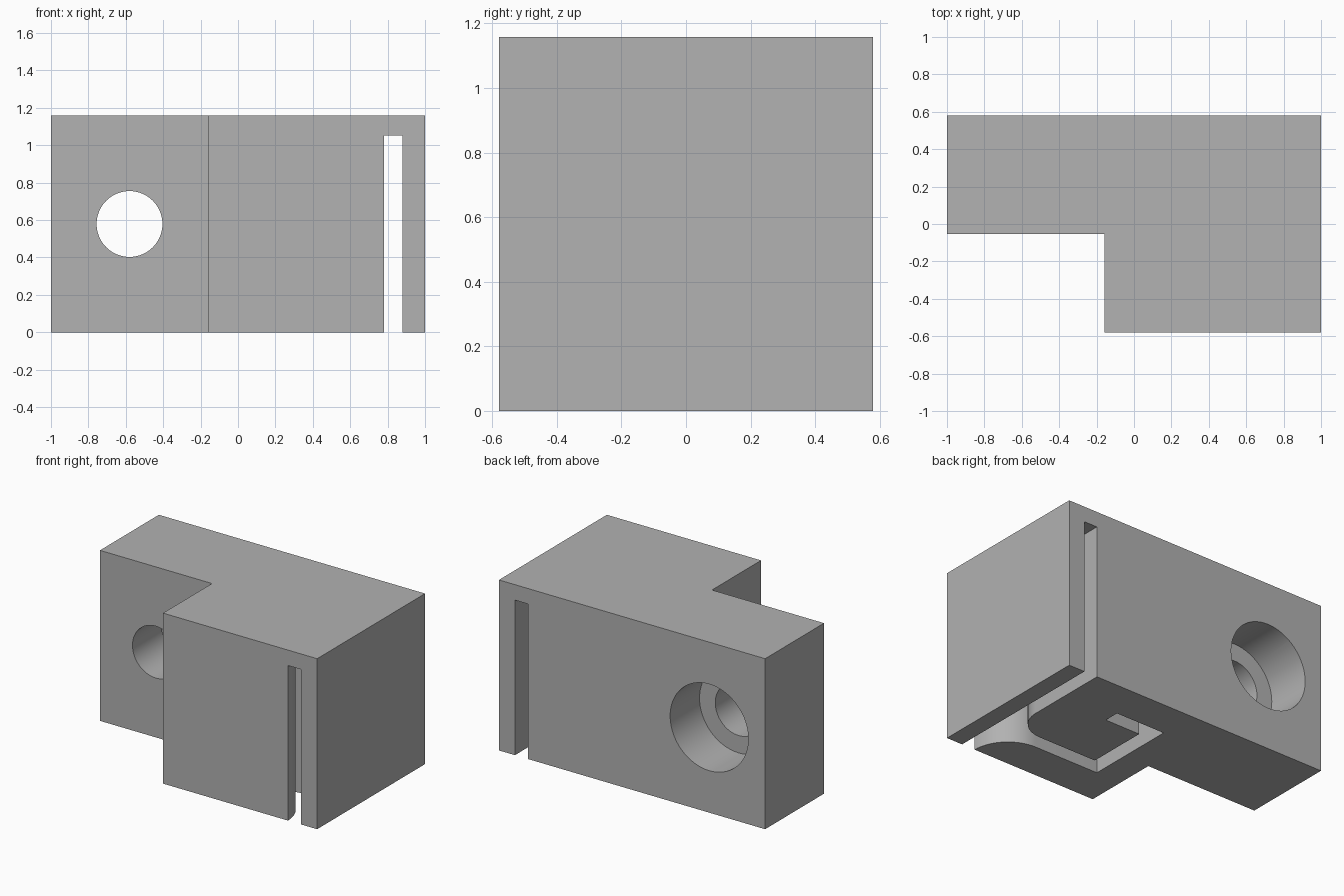
import bpy, bmesh, math
from mathutils import Matrix

cube = bpy.data.objects.get("Cube")
if cube:
    bpy.data.objects.remove(cube, do_unlink=True)

HALF, TOP, MID = 0.579, 1.158, 0.579


def make_object(name, bm):
    bmesh.ops.recalc_face_normals(bm, faces=bm.faces)
    mesh = bpy.data.meshes.new(name)
    bm.to_mesh(mesh)
    bm.free()
    obj = bpy.data.objects.new(name, mesh)
    bpy.context.collection.objects.link(obj)
    return obj


def prism(name, outline, z0, z1):
    """Extrude a plan outline upwards."""
    bm = bmesh.new()
    face = bm.faces.new([bm.verts.new((x, y, z0)) for x, y in outline])
    new = bmesh.ops.extrude_face_region(bm, geom=[face])["geom"]
    verts = [v for v in new if isinstance(v, bmesh.types.BMVert)]
    bmesh.ops.translate(bm, verts=verts, vec=(0, 0, z1 - z0))
    return make_object(name, bm)


def bore(name, radius, y0, y1):
    """Cylinder along y through the mounting ear."""
    bm = bmesh.new()
    place = Matrix.Translation((-0.58, (y0 + y1) / 2, MID)) @ Matrix.Rotation(math.pi / 2, 4, "X")
    bmesh.ops.create_cone(bm, cap_ends=True, segments=64, radius1=radius,
                          radius2=radius, depth=y1 - y0, matrix=place)
    return make_object(name, bm)


def arc(cx, cy, r, start, end, steps=16):
    angles = [math.radians(start + (end - start) * i / steps) for i in range(steps + 1)]
    return [(cx + r * math.cos(a), cy + r * math.sin(a)) for a in angles]


# L-shaped body: thick block with a thinner mounting ear
body = prism("clamp_body", [(-1, -0.053), (-0.158, -0.053), (-0.158, -HALF),
                            (1, -HALF), (1, HALF), (-1, HALF)], 0, TOP)

# Hooked slot, open at the bottom, front and back
slot = [(0.88, -0.7), (0.88, 0.7), (0.78, 0.7)]
slot += arc(0.57, 0, 0.21, 0, -90)
slot += [(0.135, -0.21), (0.135, 0.21), (0.4, 0.21), (0.4, 0.316), (0.03, 0.316), (0.03, -0.316)]
slot += arc(0.517, -HALF, 0.263, 90, 0)
slot += [(0.78, -0.7)]

cutters = [
    prism("slot_cutter", slot, -0.1, 1.053),
    bore("screw_hole_cutter", 0.176, -0.3, 0.8),
    bore("counterbore_cutter", 0.294, HALF - 0.316, 0.8),
]

# Cut the openings
bpy.ops.object.select_all(action="DESELECT")
bpy.context.view_layer.objects.active = body
body.select_set(True)
for cutter in cutters:
    cutter.hide_render = True
    mod = body.modifiers.new(cutter.name, "BOOLEAN")
    mod.operation, mod.solver, mod.object = "DIFFERENCE", "EXACT", cutter
    bpy.ops.object.modifier_apply(modifier=mod.name)
    bpy.data.objects.remove(cutter, do_unlink=True)
bpy.ops.object.shade_smooth_by_angle(angle=math.radians(30))

# Plain grey finish
grey = bpy.data.materials.new("plain_grey")
grey.use_nodes = True
colour = (0.445, 0.445, 0.445, 1)
grey.diffuse_color = colour
grey.node_tree.nodes["Principled BSDF"].inputs["Base Color"].default_value = colour
body.data.materials.clear()
body.data.materials.append(grey)
